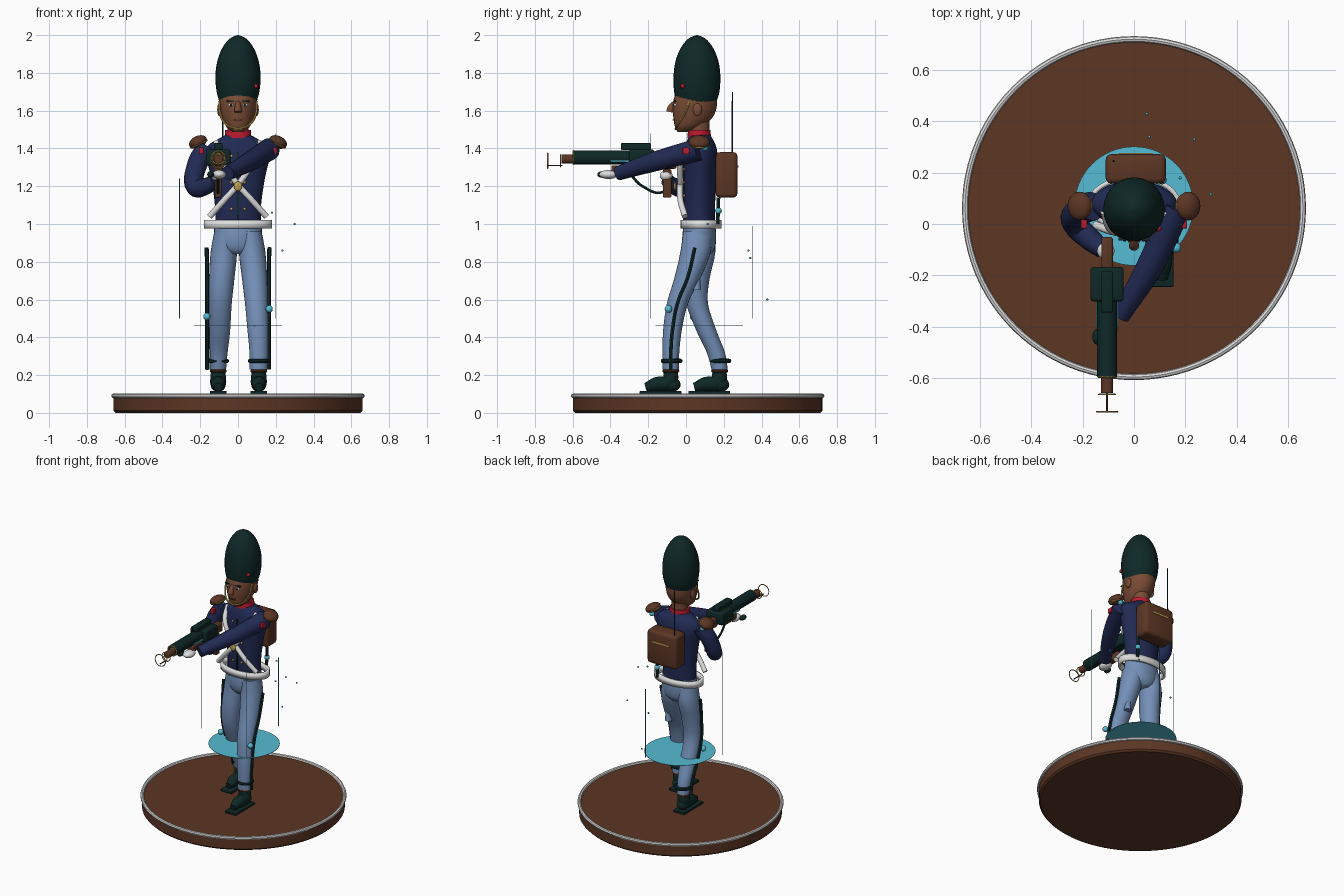
import bpy, bmesh, math
from mathutils import Vector

if "Cube" in bpy.data.objects:
    bpy.data.objects.remove(bpy.data.objects["Cube"])
made = []


def material(name, r, g, b):
    m = bpy.data.materials.new(name)
    m.use_nodes = True
    col = [(c / 255 / 12.92 if c < 11 else ((c / 255 + 0.055) / 1.055) ** 2.4) for c in (r, g, b)] + [1]
    m.diffuse_color = col
    m.node_tree.nodes["Principled BSDF"].inputs["Base Color"].default_value = col
    return m


GREEN = material("dark green", 14, 40, 39)
NAVY = material("navy cloth", 33, 42, 84)
BLUE = material("pale blue cloth", 116, 144, 184)
WHITE = material("white leather", 222, 222, 222)
BROWN = material("brown leather", 92, 54, 36)
SKIN = material("brown skin", 122, 76, 53)
RED = material("red cloth", 190, 28, 48)
BRASS = material("brass", 196, 160, 78)
CYAN = material("cyan glow", 86, 188, 212)


def add(name, bm, mat):
    bmesh.ops.recalc_face_normals(bm, faces=bm.faces)
    mesh = bpy.data.meshes.new(name)
    bm.to_mesh(mesh)
    bm.free()
    ob = bpy.data.objects.new(name, mesh)
    bpy.context.collection.objects.link(ob)
    mesh.materials.append(mat)
    made.append(ob)
    return ob


def smooth_rows(rows, steps):
    """Catmull-Rom interpolation of the section rows."""
    rows = [Vector(r) for r in rows]
    out = []
    for i in range(len(rows) - 1):
        a, b, c, d = rows[max(i - 1, 0)], rows[i], rows[i + 1], rows[min(i + 2, len(rows) - 1)]
        for s in range(steps):
            t = s / steps
            out.append(b + (c - a) * (t / 2) + (a * 2 - b * 5 + c * 4 - d) * (t * t / 2)
                       + (b * 3 - a - c * 3 + d) * (t ** 3 / 2))
    return out + [rows[-1]]


def loft(name, rows, mat, steps=4, sides=28, caps=True):
    """Level ellipses (x, y, z, rx, ry) joined from one to the next."""
    bm = bmesh.new()
    rings = []
    for x, y, z, rx, ry in smooth_rows(rows, steps):
        angles = [math.tau * k / sides for k in range(sides)]
        rings.append([bm.verts.new((x + rx * math.cos(a), y + ry * math.sin(a), z)) for a in angles])
    for lo, hi in zip(rings, rings[1:]):
        for k in range(sides):
            n = (k + 1) % sides
            bm.faces.new((lo[k], lo[n], hi[n], hi[k]))
    if caps:
        bm.faces.new(rings[0])
        bm.faces.new(rings[-1])
    return add(name, bm, mat)


def tube(name, pts, radii, mat, flat=None):
    """Smooth round tube through points; flat gives a squashed ribbon depth."""
    cu = bpy.data.curves.new(name, "CURVE")
    cu.dimensions, cu.bevel_depth, cu.use_fill_caps = "3D", 1.0, True
    cu.bevel_resolution, cu.resolution_u = (1 if max(radii) < 0.015 else 5), 6
    sp = cu.splines.new("BEZIER")
    sp.bezier_points.add(len(pts) - 1)
    for p, co, r in zip(sp.bezier_points, pts, radii):
        p.co, p.radius = co, r
        p.handle_left_type = p.handle_right_type = "AUTO"
    tmp = bpy.data.objects.new(name, cu)
    bpy.context.collection.objects.link(tmp)
    bpy.context.view_layer.update()
    bm = bmesh.new()
    mesh = tmp.evaluated_get(bpy.context.evaluated_depsgraph_get()).to_mesh()
    bm.from_mesh(mesh)
    bpy.data.objects.remove(tmp)
    return add(name, bm, mat)


def ball(name, loc, size, mat, tilt=0):
    bm = bmesh.new()
    small = max(size) < 0.025
    bmesh.ops.create_uvsphere(bm, u_segments=10 if small else 24, v_segments=6 if small else 14, radius=1)
    ob = add(name, bm, mat)
    ob.location, ob.scale, ob.rotation_euler = loc, size, (0, tilt, 0)
    return ob


def box(name, loc, size, mat, bevel=0.006, rot=(0, 0, 0)):
    bm = bmesh.new()
    bmesh.ops.create_cube(bm, size=1)
    bmesh.ops.scale(bm, vec=size, verts=bm.verts)
    if bevel:
        bmesh.ops.bevel(bm, geom=bm.edges[:], offset=bevel, segments=3, affect="EDGES", profile=0.5)
    ob = add(name, bm, mat)
    ob.location, ob.rotation_euler = loc, rot
    return ob


def ring(name, loc, major, minor, mat, rot=(0, 0, 0), segs=32):
    bpy.ops.mesh.primitive_torus_add(major_radius=major, minor_radius=minor, location=loc, rotation=rot,
                                     major_segments=segs, minor_segments=8)
    ob = bpy.context.object
    ob.name = name
    ob.data.materials.append(mat)
    made.append(ob)
    return ob


# Display base and glowing disc
BY = 0.062
loft("base", [(0, BY, 0, .648, .648), (0, BY, .012, .66, .66), (0, BY, .088, .66, .66)], BROWN, 1, 96)
ring("base_rim", (0, BY, .09), .659, .012, WHITE, segs=96)
loft("glow_disc", [(0, .07, .46, .232, .232), (0, .07, .462, .232, .232)], CYAN, 1, 64)

# Legs, pelvis and trouser stripes
loft("pelvis", [(0, .07, .84, .05, .06), (0, .07, .87, .105, .082), (0, .07, .93, .126, .09),
                (0, .072, 1.01, .124, .082)], BLUE)
legs = {
    "left": [(.11, -.08, .23, .048, .044), (.11, -.08, .33, .05, .045), (.105, -.07, .45, .056, .05),
             (.097, -.045, .58, .06, .056), (.087, .01, .72, .067, .07), (.075, .05, .85, .07, .08),
             (.065, .06, .96, .06, .075)],
    "right": [(-.105, .178, .23, .042, .043), (-.102, .158, .32, .047, .048), (-.097, .11, .43, .055, .053),
              (-.093, .058, .58, .06, .058), (-.086, .055, .71, .067, .07), (-.075, .075, .85, .07, .08),
              (-.065, .07, .96, .06, .075)]}
for side, rows in legs.items():
    s = 1 if side == "left" else -1
    loft(side + "_leg", rows, BLUE)
    x, y = rows[0][0], rows[0][1]
    path = [(s * .163, r[1], r[2]) for r in rows[:5]] + [(s * .166, y * .1 + .055, .875)]
    tube(side + "_leg_stripe", path, [.011] * 6, GREEN)
    ring(side + "_ankle_band", (x, y + .004, .275), .046, .012, GREEN)
    # Boots
    tube(side + "_boot", [(x, y - .135, .137), (x, y - .08, .152), (x, y - .01, .165), (x, y, .225)],
         [.022, .038, .043, .038], GREEN)
    ball(side + "_boot_heel", (x, y + .005, .15), (.04, .046, .038), GREEN)
    box(side + "_boot_sole", (x, y - .055, .108), (.088, .22, .016), GREEN, .004)
    ring(side + "_boot_cuff", (x, y, .222), .036, .009, BROWN)
ball("left_knee_light", (.165, -.093, .55), (.02, .02, .02), CYAN)
ball("right_knee_light", (-.165, .04, .51), (.02, .02, .02), CYAN)
loft("hanging_pouch", [(.1, .055, .65, .025, .025), (.1, .06, .75, .012, .012)], BLUE, 1, 12)

# Torso, collar and belts
loft("jacket", [(0, .073, 1.0, .12, .08), (0, .072, 1.1, .122, .082), (0, .074, 1.24, .142, .086),
                (0, .078, 1.35, .166, .09), (0, .078, 1.415, .158, .08), (0, .074, 1.455, .095, .064),
                (0, .072, 1.475, .06, .055)], NAVY)
loft("collar", [(0, .07, 1.455, .07, .062), (0, .07, 1.497, .068, .06)], RED, 1)
belt = loft("waist_belt", [(0, .08, .975, .172, .1), (0, .08, 1.02, .172, .1)], WHITE, 1, 48, False)
solid = belt.modifiers.new("thickness", "SOLIDIFY")
solid.thickness, solid.offset = .018, 0
for s in (-1, 1):
    tube("cross_belt", [(s * .15, -.005, 1.04), (s * .07, -.03, 1.13), (-s * .01, -.03, 1.22),
                        (-s * .09, -.02, 1.35), (-s * .115, .05, 1.435)], [.016] * 5, WHITE)
box("jacket_front_seam", (0, -.01, 1.2), (.01, .012, .36), GREEN, 0)
for k in range(5):
    for s in (-1, 1):
        ball("jacket_button", (s * .035, -.008, 1.08 + k * .07), (.008, .008, .008), BRASS)
ball("belt_plate", (0, -.058, 1.2), (.022, .008, .025), BRASS)

# Head, face and tall hat
loft("neck", [(0, .07, 1.44, .055, .052), (0, .07, 1.56, .055, .055)], SKIN, 1)
loft("head", [(0, -.01, 1.488, .03, .035), (0, .01, 1.512, .06, .068), (0, .032, 1.55, .08, .097),
              (0, .044, 1.6, .094, .114), (0, .05, 1.66, .1, .115), (0, .055, 1.72, .09, .1)], SKIN)
tube("nose", [(0, -.058, 1.645), (0, -.08, 1.615), (0, -.085, 1.593)], [.012, .018, .02], SKIN)
box("mouth", (0, -.066, 1.55), (.045, .012, .006), BROWN, 0)
for s in (-1, 1):
    ball("ear", (s * .098, .06, 1.605), (.012, .024, .034), SKIN)
    ball("eye", (s * .037, -.057, 1.63), (.016, .009, .009), WHITE)
    ball("pupil", (s * .037, -.064, 1.63), (.007, .005, .007), GREEN)
    box("eyebrow", (s * .04, -.058, 1.65), (.04, .012, .007), GREEN, 0)
    tube("chin_strap", [(s * .098, .02, 1.65), (s * .094, -.01, 1.58), (s * .06, -.045, 1.525), (0, -.055, 1.502)],
         [.006] * 4, BRASS)
loft("tall_hat", [(0, .055, 1.645, .098, .106), (0, .057, 1.7, .113, .12), (0, .058, 1.78, .12, .124),
                  (0, .058, 1.86, .11, .114), (0, .058, 1.93, .084, .087), (0, .058, 1.98, .046, .047),
                  (0, .058, 2.0, .004, .004)], GREEN)
ball("hat_badge", (.095, -.018, 1.73), (.012, .012, .012), RED)

# Arms, hands and shoulder pieces
tube("left_arm", [(.165, .07, 1.395), (.07, -.15, 1.335), (-.055, -.36, 1.268)], [.06, .053, .038], NAVY)
tube("right_arm", [(-.165, .07, 1.4), (-.218, .045, 1.31), (-.225, -.005, 1.195), (-.17, -.06, 1.2),
                   (-.12, -.1, 1.23)], [.058, .054, .05, .045, .036], NAVY)
ball("left_hand", (-.1, -.41, 1.262), (.036, .05, .024), WHITE)
ball("left_fingers", (-.145, -.44, 1.262), (.018, .03, .018), GREEN)
ball("right_hand", (-.11, -.105, 1.255), (.034, .034, .028), WHITE)
for s in (-1, 1):
    ball("shoulder_piece", (s * .212, .07, 1.434), (.05, .056, .032), BROWN, s * .45)
    ring("shoulder_trim", (s * .207, .07, 1.424), .045, .006, BRASS, (0, s * .45, 0), 24)
    ball("shoulder_light", (s * .2, .1, 1.405), (.018, .018, .018), CYAN)
    box("sleeve_patch", (s * .195, .0, 1.388), (.025, .035, .035), RED, .003)

# Back pack with antenna
box("back_pack", (.007, .215, 1.26), (.235, .115, .24), BROWN, .022)
box("pack_trim", (.007, .274, 1.305), (.13, .006, .01), BRASS, 0)
tube("antenna", [(-.08, .245, 1.3), (-.08, .245, 1.7)], [.005, .003], GREEN)
tube("side_baton", [(.11, .168, 1.0), (.11, .172, 1.14)], [.011, .011], GREEN)
ball("baton_light", (.11, .172, 1.07), (.018, .018, .018), CYAN)

# Gun, pointing forward
GX, GZ = -.105, 1.352
box("gun_receiver", (GX, -.235, GZ), (.13, .135, .085), GREEN, .012)
tube("gun_barrel", [(GX, -.2, GZ), (GX, -.595, GZ)], [.039, .039], GREEN)
box("gun_sight", (GX, -.265, 1.41), (.045, .16, .036), GREEN)
tube("gun_muzzle", [(GX, -.59, 1.345), (GX, -.66, 1.345)], [.024, .024], BROWN)
box("gun_stock", (GX, -.115, 1.325), (.045, .13, .065), BROWN, .01)
box("gun_grip", (GX, -.1, 1.215), (.036, .045, .15), BROWN, .008)
box("gun_fore_grip", (GX, -.33, 1.288), (.045, .13, .045), BROWN)
box("gun_glow_strip", (GX, -.3, 1.332), (.085, .2, .01), CYAN, 0)
tube("gun_cable", [(GX, -.3, 1.27), (GX, -.23, 1.2), (GX, -.12, 1.17), (GX, -.07, 1.25)], [.008] * 4, GREEN)
for rad in (.018, .035):
    ring("muzzle_trim", (GX, -.596, GZ), rad, .004, BRASS, (math.pi / 2, 0, 0), 24)
for y, rad in ((-.665, .032), (-.732, .041)):
    ring("aiming_ring", (GX, y, 1.335), rad, .003, BRASS, (math.pi / 2, 0, 0), 24)
tube("aiming_rod", [(GX, -.655, 1.31), (GX, -.733, 1.31)], [.004, .004], BROWN)

# Floating light threads and sparks
for x, y, top in ((.2, -.19, 1.48), (.077, .35, .99), (-.31, .03, 1.24)):
    tube("light_thread", [(x, y, .5), (x, y, top)], [.002, .002], CYAN)
for p in ((.235, .33, .86), (.06, .34, .82), (.05, .43, .6), (.3, .115, 1.0), (.18, .18, 1.06)):
    ball("spark", p, (.006, .006, .006), CYAN)

# Smooth shading with sharp edges kept
bpy.ops.object.select_all(action="DESELECT")
for ob in made:
    ob.select_set(True)
bpy.context.view_layer.objects.active = made[0]
bpy.ops.object.shade_smooth_by_angle(angle=math.radians(40))
